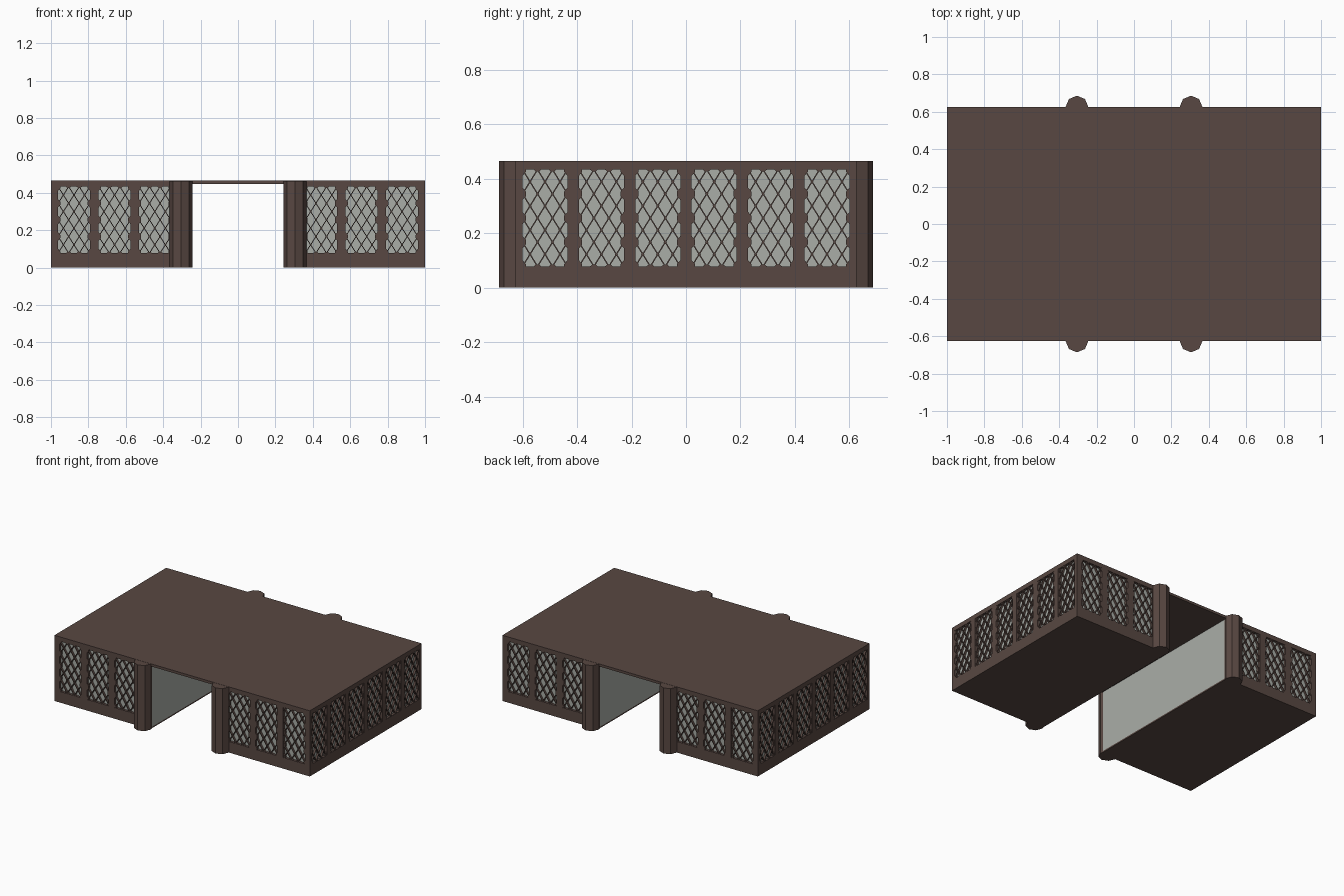
import bpy, bmesh, math
from mathutils import Matrix, Vector

if "Cube" in bpy.data.objects:
    bpy.data.objects.remove(bpy.data.objects["Cube"])

L, W, H = 1.0, 0.625, 0.465      # half length, half width, height
GAP = 0.25                       # half width of the passage
T = 0.018                        # frame thickness
Z0, Z1 = 0.078, 0.433            # window opening heights
FLOOR, CEIL = 0.01, 0.447


def material(name, col):
    m = bpy.data.materials.new(name)
    m.diffuse_color = (*col, 1)
    m.use_nodes = True
    m.node_tree.nodes["Principled BSDF"].inputs["Base Color"].default_value = m.diffuse_color
    return m


BROWN = material("dark brown wood", (0.098, 0.064, 0.054))
GREY = material("pale grey pane", (0.40, 0.42, 0.39))


def finish(bm, name, mat):
    bmesh.ops.recalc_face_normals(bm, faces=bm.faces)
    me = bpy.data.meshes.new(name)
    bm.to_mesh(me)
    bm.free()
    me.materials.append(mat)
    ob = bpy.data.objects.new(name, me)
    bpy.context.collection.objects.link(ob)
    return ob


def box(bm, lo, hi, mat=Matrix()):
    lo, hi = Vector(lo), Vector(hi)
    m = mat @ Matrix.Translation((lo + hi) / 2) @ Matrix.Diagonal((*(hi - lo), 1))
    bmesh.ops.create_cube(bm, size=1, matrix=m)


def bar(bm, a, b, width, d0, d1, mat):
    """Flat bar from a to b in the wall plane (u, z), d0..d1 behind the face."""
    a, b = Vector(a), Vector(b)
    d = b - a
    m = (mat @ Matrix.Translation((a.x, 0, a.y))
         @ Matrix.Rotation(-math.atan2(d.y, d.x), 4, 'Y'))
    box(bm, (0, d0, -width / 2), (d.length, d1, width / 2), m)


def prism(bm, pts, d0, d1, mat):
    """Extrude a small outline in the wall plane."""
    lower = [bm.verts.new(mat @ Vector((u, d0, z))) for u, z in pts]
    upper = [bm.verts.new(mat @ Vector((u, d1, z))) for u, z in pts]
    bm.faces.new(lower)
    bm.faces.new(upper[::-1])
    n = len(pts)
    for i in range(n):
        j = (i + 1) % n
        bm.faces.new((lower[i], lower[j], upper[j], upper[i]))


def lattice(bm, u0, u1, mat, nx=3, ny=4):
    cu, cz = (u1 - u0) / nx, (Z1 - Z0) / ny
    P = lambda s, t: (u0 + s * cu, Z0 + t * cz)
    d0, d1 = 0.003, T + 0.001
    # crossing diagonal bars clipped to the opening
    for k in range(1, nx + ny):
        s0, s1 = max(0, k - ny), min(nx, k)
        bar(bm, P(s0, k - s0), P(s1, k - s1), 0.0045, d0, d1, mat)
        bar(bm, P(s0, ny - k + s0), P(s1, ny - k + s1), 0.0045, d0 + .0005, d1, mat)
    # small bosses where bars cross
    for i in range(2 * nx + 1):
        for j in range(1, 2 * ny):
            if (i + j) % 2 == 0 and 0 < i < 2 * nx:
                u, z = P(i / 2, j / 2)
                r = 0.006
                prism(bm, [(u - r, z), (u, z - r), (u + r, z), (u, z + r)], 0.002, d1, mat)
    # scalloped notches round the edge
    for j in range(ny + 1):
        for s, sg in ((0, 1), (nx, -1)):
            u, z = P(s, j)
            h0 = 0 if j == 0 else 0.022
            h1 = 0 if j == ny else 0.022
            prism(bm, [(u, z - h0), (u + sg * .012, z - h0 * .4),
                       (u + sg * .012, z + h1 * .4), (u, z + h1)], 0.002, d1, mat)
    for i in range(1, nx):
        for t, sg in ((0, 1), (ny, -1)):
            u, z = P(i, t)
            prism(bm, [(u - .014, z), (u - .006, z + sg * .007),
                       (u + .006, z + sg * .007), (u + .014, z)], 0.002, d1, mat)


def wall(name, mat, start, end, centres, width):
    """Frame with window openings, plus the lattice screens in them."""
    bm = bmesh.new()
    box(bm, (start, 0, 0), (end, T, Z0), mat)
    box(bm, (start, 0, Z1), (end, T, CEIL), mat)
    edges = [start]
    for c in centres:
        edges += [c - width / 2, c + width / 2]
    edges.append(end)
    for a, b in zip(edges[::2], edges[1::2]):
        box(bm, (a, 0, Z0), (b, T, Z1), mat)
    finish(bm, name + "_frame", BROWN)
    bm = bmesh.new()
    for c in centres:
        lattice(bm, c - width / 2, c + width / 2, mat)
    finish(bm, name + "_lattice", BROWN)


# roof slab across both blocks
bm = bmesh.new()
box(bm, (-L, -W, CEIL), (L, W, H))
finish(bm, "roof", BROWN)

# the two blocks: pale core (panes and passage wall) and floor
for side, sx in (("left", -1), ("right", 1)):
    xs = sorted((sx * GAP, sx * (L - T)))
    bm = bmesh.new()
    box(bm, (xs[0], -W + T, FLOOR), (xs[1], W - T, CEIL))
    finish(bm, side + "_pane_core", GREY)
    bm = bmesh.new()
    box(bm, (xs[0], -W + T, 0), (xs[1], W - T, FLOOR))
    finish(bm, side + "_floor", BROWN)

# walls: front and back in two halves, and both ends
short = [0.445, 0.66, 0.877]
long_side = [(i - 2.5) * 0.207 for i in range(6)]
for name, ang in (("front", 0), ("back", math.pi)):
    m = Matrix.Rotation(ang, 4, 'Z') @ Matrix.Translation((0, -W, 0))
    wall(name + "_wall_a", m, GAP, L, short, 0.17)
    wall(name + "_wall_b", m, -L, -GAP, [-c for c in reversed(short)], 0.17)
for name, ang in (("right", math.pi / 2), ("left", -math.pi / 2)):
    m = Matrix.Rotation(ang, 4, 'Z') @ Matrix.Translation((0, -L, 0))
    wall(name + "_wall", m, -W + T, W - T, long_side, 0.165)

# octagonal columns at the passage mouths
for fx in (-1, 1):
    for fy in (-1, 1):
        bm = bmesh.new()
        bmesh.ops.create_cone(bm, cap_ends=True, segments=8, radius1=0.061, radius2=0.061,
                              depth=H - 0.001,
                              matrix=Matrix.Translation((fx * 0.305, fy * W, (H - 0.001) / 2)))
        finish(bm, "column_%s_%s" % ("left" if fx < 0 else "right",
                                     "front" if fy < 0 else "back"), BROWN)
